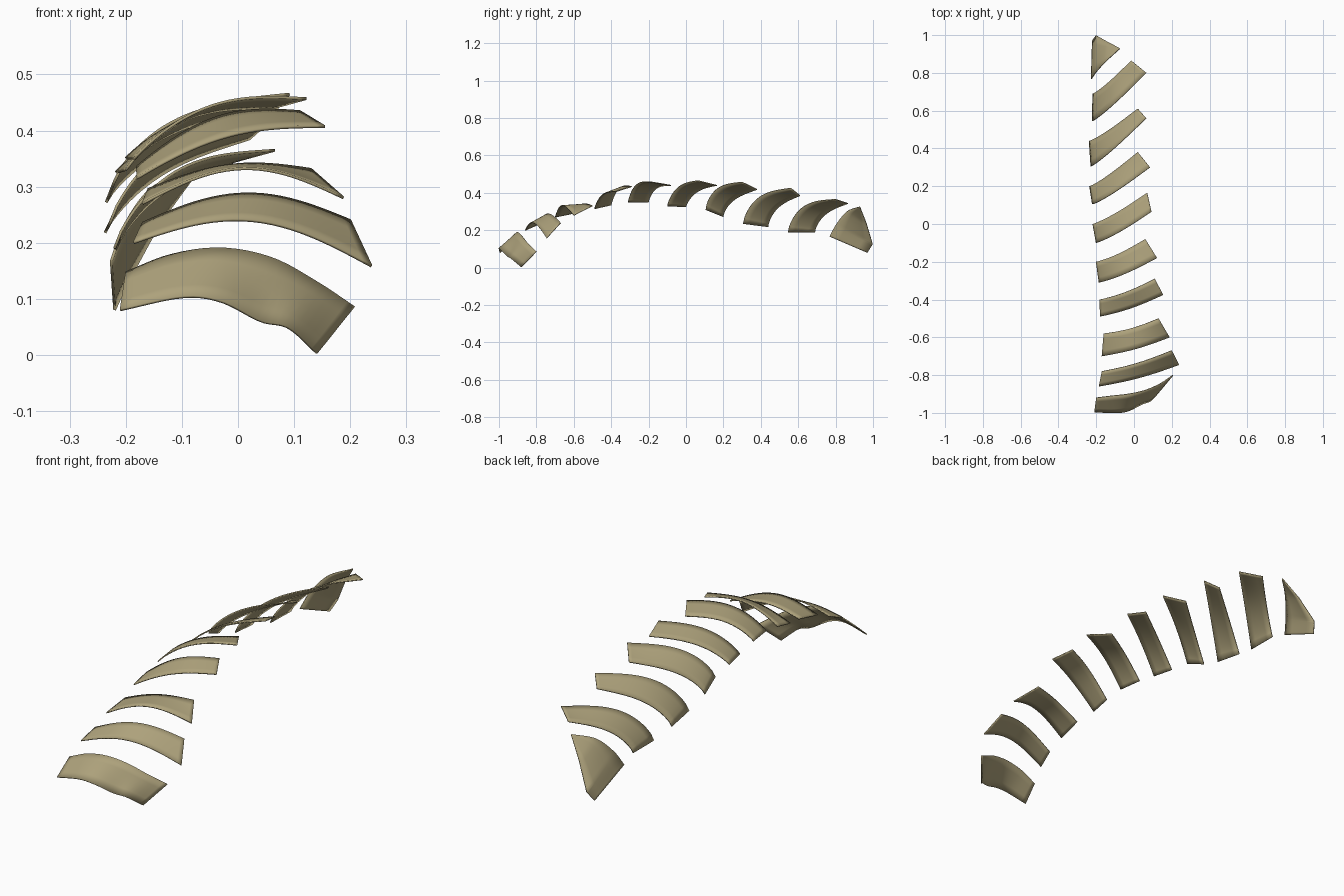
import bpy, math
from mathutils import Vector

if "Cube" in bpy.data.objects:
    bpy.data.objects.remove(bpy.data.objects["Cube"])

STEPS, ROWS, THICK = 24, 4, 0.005

tan = bpy.data.materials.new("tan_plate")
tan.diffuse_color = (0.42, 0.36, 0.20, 1)
tan.use_nodes = True
tan.node_tree.nodes["Principled BSDF"].inputs["Base Color"].default_value = tan.diffuse_color


def arc(a, b, rise, skew):
    """Edge from a to b that bows upward (skew < 1 moves the bow to the left)."""
    a, b = Vector(a), Vector(b)
    out = []
    for i in range(STEPS + 1):
        t = i / STEPS
        s = math.sin(math.pi * t ** skew)
        out.append(a.lerp(b, t) + Vector((0, -0.012 * s, rise * s)))
    return out


def path(pts, smooth=True):
    """Edge through the given points, rounded or straight between them."""
    p = [Vector(q) for q in pts]
    n = len(p) - 1
    out = []
    for i in range(STEPS + 1):
        u = i / STEPS * n
        k = min(int(u), n - 1)
        t = u - k
        if not smooth:
            out.append(p[k].lerp(p[k + 1], t))
            continue
        p1, p2 = p[k], p[k + 1]
        p0 = p[k - 1] if k else p1 * 2 - p2
        p3 = p[k + 2] if k + 2 <= n else p2 * 2 - p1
        out.append(0.5 * (2 * p1 + (p2 - p0) * t + (2 * p0 - 5 * p1 + 4 * p2 - p3) * t ** 2
                          + (3 * p1 - p0 - 3 * p2 + p3) * t ** 3))
    return out


def plate(name, near, far):
    """Thin curved sheet stretched between two edges."""
    verts = [a.lerp(b, r / ROWS) for r in range(ROWS + 1) for a, b in zip(near, far)]
    w = STEPS + 1
    faces = [(r * w + i, r * w + i + 1, (r + 1) * w + i + 1, (r + 1) * w + i)
             for r in range(ROWS) for i in range(STEPS)]
    me = bpy.data.meshes.new(name)
    me.from_pydata(verts, [], faces)
    me.materials.append(tan)
    ob = bpy.data.objects.new(name, me)
    bpy.context.collection.objects.link(ob)
    sol = ob.modifiers.new("thickness", 'SOLIDIFY')
    sol.thickness, sol.offset = THICK, 0
    bpy.context.view_layer.objects.active = ob
    ob.select_set(True)
    bpy.ops.object.shade_smooth_by_angle(angle=math.radians(35))
    ob.select_set(False)


def band(name, nl, nr, fl, fr, near_rise, far_rise, skew):
    plate(name, arc(nl, nr, near_rise, skew), arc(fl, fr, far_rise, skew))


# front plate with a wavy lower edge
plate("front_plate",
      path([(-0.21, -0.995, 0.08), (-0.1, -1.0, 0.103), (-0.03, -0.99, 0.095),
            (0.04, -0.955, 0.06), (0.09, -0.935, 0.048), (0.14, -0.88, 0.003)]),
      path([(-0.2, -0.92, 0.147), (-0.12, -0.91, 0.178), (-0.03, -0.9, 0.19),
            (0.06, -0.88, 0.173), (0.14, -0.845, 0.13), (0.207, -0.8, 0.086)]))

# middle bands: near left, near right, far left, far right, bows, skew
band("band_1", (-0.186, -0.86, 0.2), (0.238, -0.745, 0.158),
     (-0.17, -0.78, 0.235), (0.2, -0.67, 0.24), 0.06, 0.05, 1)
band("band_2", (-0.17, -0.7, 0.27), (0.188, -0.6, 0.28),
     (-0.16, -0.58, 0.295), (0.13, -0.5, 0.331), 0.057, 0.025, 1)
band("band_3", (-0.18, -0.49, 0.315), (0.155, -0.375, 0.407),
     (-0.18, -0.4, 0.335), (0.11, -0.29, 0.434), 0.03, 0.04, 0.95)
band("band_4", (-0.185, -0.31, 0.35), (0.122, -0.18, 0.457),
     (-0.2, -0.2, 0.35), (0.06, -0.08, 0.44), 0.046, 0.033, 0.85)
band("band_5", (-0.2, -0.1, 0.33), (0.092, 0.065, 0.465),
     (-0.218, 0, 0.325), (0.07, 0.165, 0.44), 0.042, 0.03, 0.8)
band("band_6", (-0.22, 0.105, 0.31), (0.085, 0.3, 0.457),
     (-0.235, 0.2, 0.272), (0.02, 0.38, 0.418), 0.056, 0.033, 0.7)
band("band_7", (-0.228, 0.305, 0.235), (0.065, 0.56, 0.425),
     (-0.237, 0.44, 0.218), (0.02, 0.61, 0.385), 0.068, 0.038, 0.7)
band("band_8", (-0.22, 0.545, 0.19), (0.066, 0.8, 0.365),
     (-0.218, 0.69, 0.188), (-0.015, 0.865, 0.343), 0.07, 0.036, 0.7)

# triangular end plate
plate("end_plate",
      path([(-0.226, 0.767, 0.167), (-0.2, 0.805, 0.235), (-0.15, 0.86, 0.3), (-0.075, 0.928, 0.326)]),
      path([(-0.22, 0.97, 0.08), (-0.2, 0.998, 0.125), (-0.14, 0.965, 0.235), (-0.075, 0.93, 0.324)], False))
